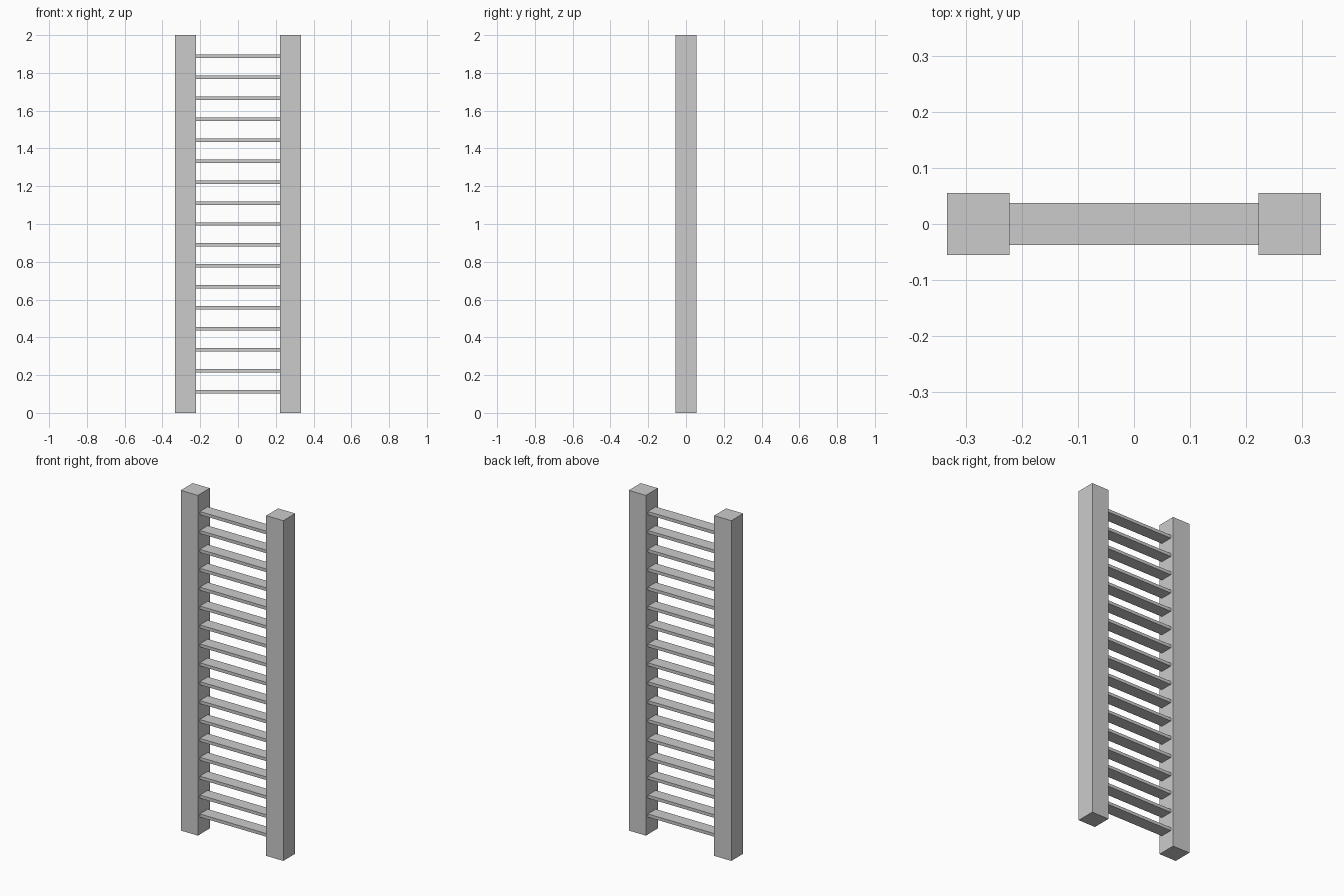
import bpy

if "Cube" in bpy.data.objects:
    bpy.data.objects.remove(bpy.data.objects["Cube"])

U = 2 / 18  # post width, also the rung spacing


def box(name, size, centre):
    bpy.ops.mesh.primitive_cube_add(size=1, location=centre)
    ob = bpy.context.object
    ob.name = name
    ob.scale = size
    bpy.ops.object.transform_apply(location=False, rotation=False, scale=True)
    return ob


# Two square side posts
for side, s in (("left", -1), ("right", 1)):
    box(f"{side}_post", (U, U, 2), (s * 2.5 * U, 0, 1))

# Flat rungs between the inner post faces
for i in range(1, 18):
    box(f"rung_{i:02d}", (4 * U, U * 2 / 3, U / 6), (0, 0, i * U))
